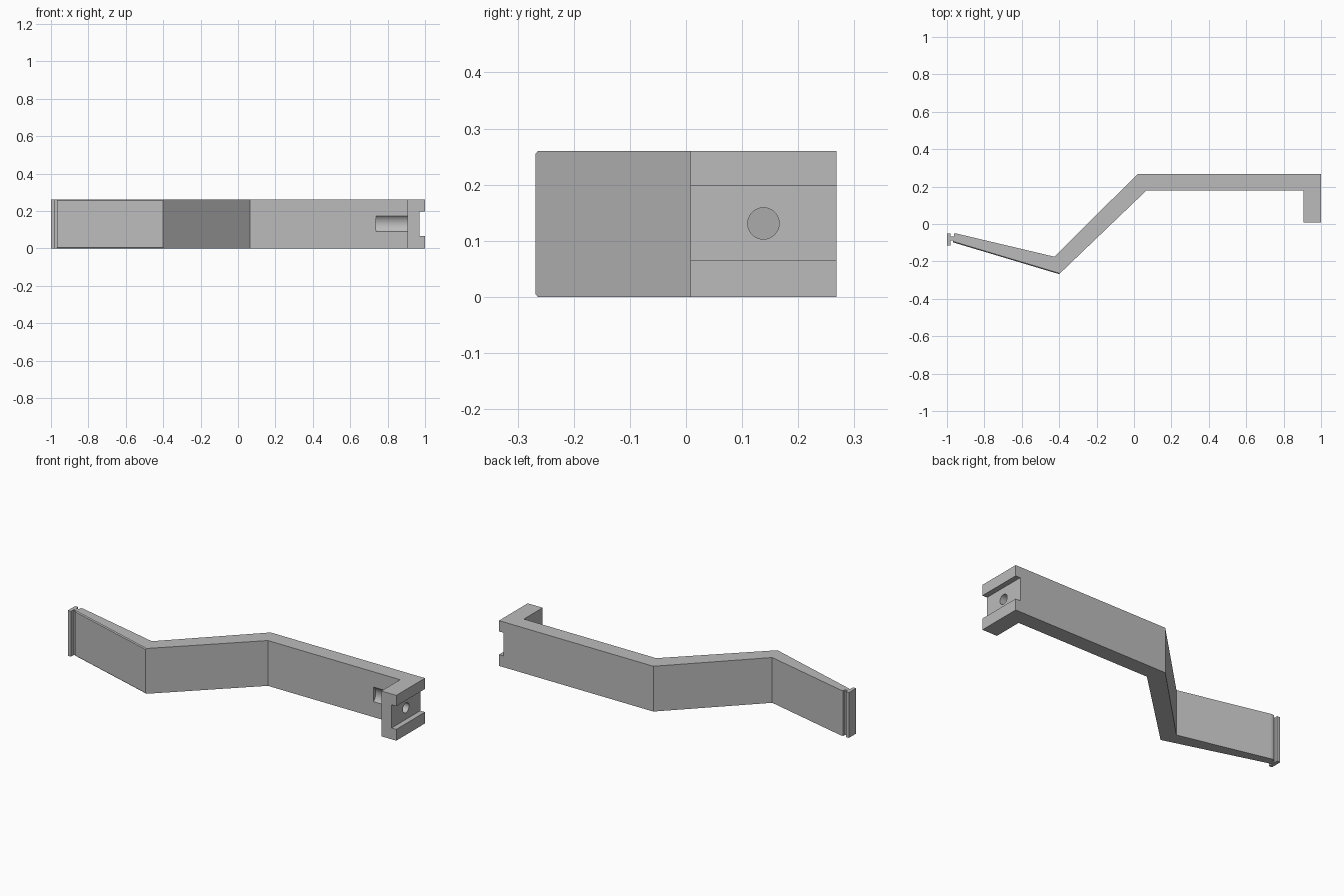
import bpy
import bmesh
from math import pi
from mathutils import Matrix

if "Cube" in bpy.data.objects:
    bpy.data.objects.remove(bpy.data.objects["Cube"])

HEIGHT = 0.26
HOLE_Y, HOLE_Z = 0.138, 0.131

grey = bpy.data.materials.new("plain grey")
grey.use_nodes = True
colour = (0.5, 0.5, 0.5, 1)
grey.diffuse_color = colour
grey.node_tree.nodes["Principled BSDF"].inputs["Base Color"].default_value = colour


def finish(bm, name):
    bmesh.ops.recalc_face_normals(bm, faces=bm.faces)
    mesh = bpy.data.meshes.new(name)
    bm.to_mesh(mesh)
    bm.free()
    mesh.materials.append(grey)
    ob = bpy.data.objects.new(name, mesh)
    bpy.context.collection.objects.link(ob)
    return ob


def box(name, x, y, z):
    bm = bmesh.new()
    size = [b - a for a, b in (x, y, z)]
    mid = [(a + b) / 2 for a, b in (x, y, z)]
    bmesh.ops.create_cube(bm, size=1, matrix=Matrix.Translation(mid) @ Matrix.Diagonal((*size, 1)))
    return finish(bm, name)


def rod(name, x0, x1, radius):
    bm = bmesh.new()
    place = Matrix.Translation(((x0 + x1) / 2, HOLE_Y, HOLE_Z)) @ Matrix.Rotation(pi / 2, 4, "Y")
    bmesh.ops.create_cone(bm, cap_ends=True, segments=48, radius1=radius, radius2=radius,
                          depth=x1 - x0, matrix=place)
    return finish(bm, name)


# Bent arm outline: end flange, neck, sloped arm, diagonal, straight bar, hook
outline = [
    (-1, -0.05), (-1, -0.115), (-0.98, -0.115), (-0.98, -0.088), (-0.968, -0.088),
    (-0.968, -0.098), (-0.4, -0.268), (0.065, 0.178), (0.905, 0.178), (0.905, 0.008),
    (1, 0.008), (1, 0.268), (0.02, 0.268), (-0.425, -0.175), (-0.945, -0.052),
    (-0.962, -0.052), (-0.962, -0.068), (-0.98, -0.068), (-0.98, -0.05),
]
bm = bmesh.new()
base = bm.faces.new([bm.verts.new((x, y, 0)) for x, y in outline])
side = bmesh.ops.extrude_face_region(bm, geom=[base])["geom"]
bmesh.ops.translate(bm, vec=(0, 0, HEIGHT), verts=[v for v in side if isinstance(v, bmesh.types.BMVert)])

# Small chamfer along the outer long edges of the sloped arm
ends = (outline[5], outline[6])
edges = [e for e in bm.edges
         if abs(e.verts[0].co.z - e.verts[1].co.z) < 0.01
         and all(any((v.co.xy - type(v.co.xy)(p)).length < 0.001 for v in e.verts) for p in ends)]
bmesh.ops.bevel(bm, geom=edges, offset=0.005, segments=1, affect="EDGES")
arm = finish(bm, "bent_arm")

# Channel in the hook's outer face, screw hole, and screw clearance scooped from the bar
cutters = [
    box("channel_cutter", (0.97, 1.1), (-0.1, 0.4), (0.065, 0.198)),
    rod("hole_cutter", 0.88, 1.05, 0.028),
    rod("clearance_cutter", 0.737, 0.905, 0.058),
]
bpy.context.view_layer.objects.active = arm
for cutter in cutters:
    cutter.hide_render = True
    mod = arm.modifiers.new(cutter.name, "BOOLEAN")
    mod.operation = "DIFFERENCE"
    mod.solver = "EXACT"
    mod.object = cutter
    bpy.ops.object.modifier_apply(modifier=mod.name)
    bpy.data.objects.remove(cutter)

# Smooth the round cuts only
bpy.ops.object.select_all(action="DESELECT")
arm.select_set(True)
bpy.ops.object.shade_smooth_by_angle(angle=pi / 7)
for poly in arm.data.polygons:
    if poly.area > 0.01:
        poly.use_smooth = False
